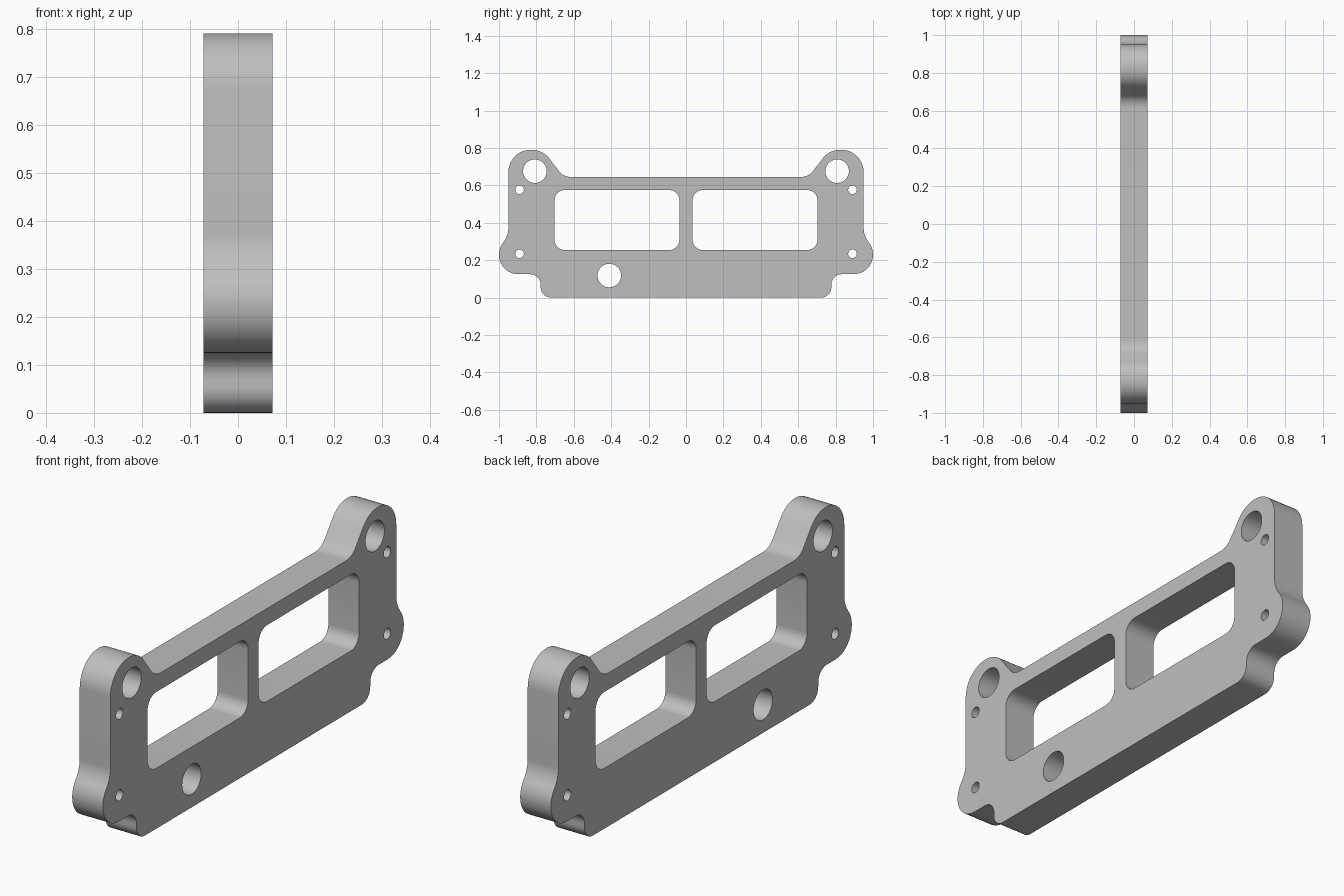
import bpy
import bmesh
import math
from mathutils import Matrix, Vector

cube = bpy.data.objects.get("Cube")
if cube:
    bpy.data.objects.remove(cube, do_unlink=True)

HALF_THICKNESS = 0.0715


def rounded(corners, steps=10):
    """Closed outline from (y, z, radius) corners, each replaced by a fillet arc."""
    points = []
    count = len(corners)
    for i, (y, z, radius) in enumerate(corners):
        corner = Vector((y, z))
        to_prev = (Vector(corners[i - 1][:2]) - corner).normalized()
        to_next = (Vector(corners[(i + 1) % count][:2]) - corner).normalized()
        half = to_prev.angle(to_next) / 2
        centre = corner + (to_prev + to_next).normalized() * radius / math.sin(half)
        start = corner + to_prev * radius / math.tan(half) - centre
        end = corner + to_next * radius / math.tan(half) - centre
        sweep = start.angle_signed(end)
        for k in range(steps + 1):
            # angle_signed is clockwise-positive
            points.append(centre + Matrix.Rotation(-sweep * k / steps, 2) @ start)
    return points


def circle(y, z, radius, steps=40):
    return [Vector((y + radius * math.cos(math.tau * k / steps),
                    z + radius * math.sin(math.tau * k / steps))) for k in range(steps)]


def window(y0, y1, z0, z1, radius):
    return rounded([(y0, z0, radius), (y1, z0, radius), (y1, z1, radius), (y0, z1, radius)])


# Outer outline: one half from bottom foot up to the ear, then mirrored
half = [
    (0.777, 0.0, 0.055),      # foot
    (0.777, 0.125, 0.055),    # step above foot
    (1.0, 0.125, 0.104),      # side lobe
    (1.0, 0.263, 0.104),
    (0.95, 0.334, 0.12),      # neck above lobe
    (0.95, 0.79, 0.119),      # ear
    (0.765, 0.79, 0.119),
    (0.656, 0.645, 0.08),     # ear root on top rail
]
loops = [rounded(half + [(-y, z, r) for y, z, r in reversed(half)])]

# Windows and screw holes on both sides, plus the single off-centre hole
for side in (-1, 1):
    y0, y1 = sorted((side * 0.035, side * 0.703))
    loops.append(window(y0, y1, 0.254, 0.575, 0.055))
    loops.append(circle(side * 0.808, 0.676, 0.063))
    for z in (0.577, 0.234):
        loops.append(circle(side * 0.89, z, 0.023, 24))
loops.append(circle(-0.41, 0.118, 0.063))

# Filled, extruded profile
curve = bpy.data.curves.new("bracket_profile", "CURVE")
curve.dimensions = "2D"
curve.fill_mode = "BOTH"
curve.extrude = HALF_THICKNESS
for loop in loops:
    spline = curve.splines.new("POLY")
    spline.points.add(len(loop) - 1)
    for point, co in zip(spline.points, loop):
        point.co = (co.x, co.y, 0, 1)
    spline.use_cyclic_u = True

plate = bpy.data.objects.new("bracket_plate", curve)
bpy.context.scene.collection.objects.link(plate)
bpy.ops.object.select_all(action="DESELECT")
plate.select_set(True)
bpy.context.view_layer.objects.active = plate
bpy.ops.object.convert(target="MESH")
plate = bpy.context.view_layer.objects.active
plate.name = "bracket_plate"

# Weld the shell and stand the profile upright in the YZ plane
bm = bmesh.new()
bm.from_mesh(plate.data)
bmesh.ops.remove_doubles(bm, verts=bm.verts, dist=0.0005)
upright = Matrix(((0, 0, 1, 0), (1, 0, 0, 0), (0, 1, 0, 0), (0, 0, 0, 1)))
bmesh.ops.transform(bm, matrix=upright, verts=bm.verts)
bmesh.ops.recalc_face_normals(bm, faces=bm.faces)
bm.to_mesh(plate.data)
bm.free()
bpy.ops.object.shade_smooth_by_angle(angle=math.radians(35))

# Plain grey metal
grey = bpy.data.materials.new("plain_grey")
grey.use_nodes = True
colour = (0.52, 0.52, 0.52, 1)
grey.diffuse_color = colour
grey.node_tree.nodes["Principled BSDF"].inputs["Base Color"].default_value = colour
plate.data.materials.clear()
plate.data.materials.append(grey)
